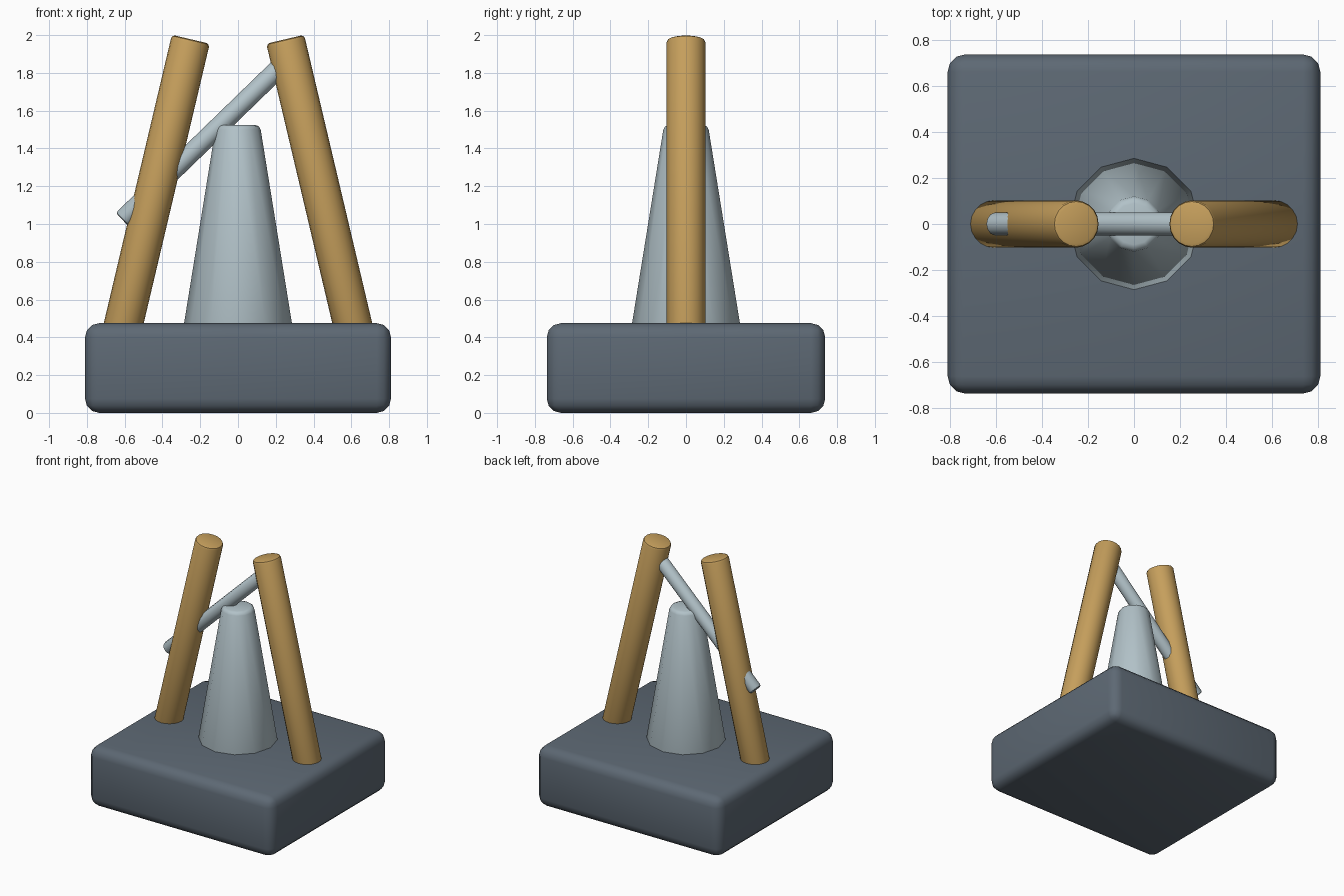
import bpy
import math
from mathutils import Vector

if "Cube" in bpy.data.objects:
    bpy.data.objects.remove(bpy.data.objects["Cube"])


def material(name, rgb):
    mat = bpy.data.materials.new(name)
    mat.diffuse_color = (*rgb, 1)
    mat.use_nodes = True
    mat.node_tree.nodes["Principled BSDF"].inputs["Base Color"].default_value = mat.diffuse_color
    return mat


slate = material("slate grey", (0.11, 0.14, 0.174))
ochre = material("ochre", (0.56, 0.345, 0.107))
pale = material("pale steel", (0.445, 0.54, 0.58))


def finish(obj, name, mat, bevel, segments):
    """Name, colour, bevel and smooth one part."""
    obj.name = name
    obj.data.materials.append(mat)
    mod = obj.modifiers.new("rounded edges", 'BEVEL')
    mod.width = bevel
    mod.segments = segments
    mod.limit_method = 'ANGLE'
    mod.angle_limit = math.radians(40)
    bpy.ops.object.modifier_apply(modifier=mod.name)
    bpy.ops.object.shade_smooth_by_angle(angle=math.radians(40))


def tube(name, start, end, r1, r2, sides, mat, bevel):
    """Tapered or straight round bar between two points."""
    a, b = Vector(start), Vector(end)
    d = b - a
    bpy.ops.mesh.primitive_cone_add(
        vertices=sides, radius1=r1, radius2=r2, depth=d.length,
        location=(a + b) / 2, rotation=(0, math.atan2(d.x, d.z), 0))
    finish(bpy.context.object, name, mat, bevel, 2)


# Rounded block base
bpy.ops.mesh.primitive_cube_add(size=1, location=(0, 0, 0.2375))
base = bpy.context.object
base.scale = (1.62, 1.474, 0.475)
bpy.ops.object.transform_apply(location=False, rotation=False, scale=True)
finish(base, "base", slate, 0.075, 3)

# Pair of posts leaning inward
for side, label in ((-1, "left_post"), (1, "right_post")):
    tube(label, (side * 0.632, 0, 0.36), (side * 0.25, 0, 1.978),
         0.103, 0.103, 20, ochre, 0.018)

# Central tapered column
tube("central_cone", (0, 0, 0.44), (0, 0, 1.525), 0.291, 0.116, 12, pale, 0.025)

# Slanted bar passing through the posts
tube("cross_bar", (-0.612, 0, 1.022), (0.25, 0, 1.858),
     0.051, 0.051, 12, pale, 0.015)
